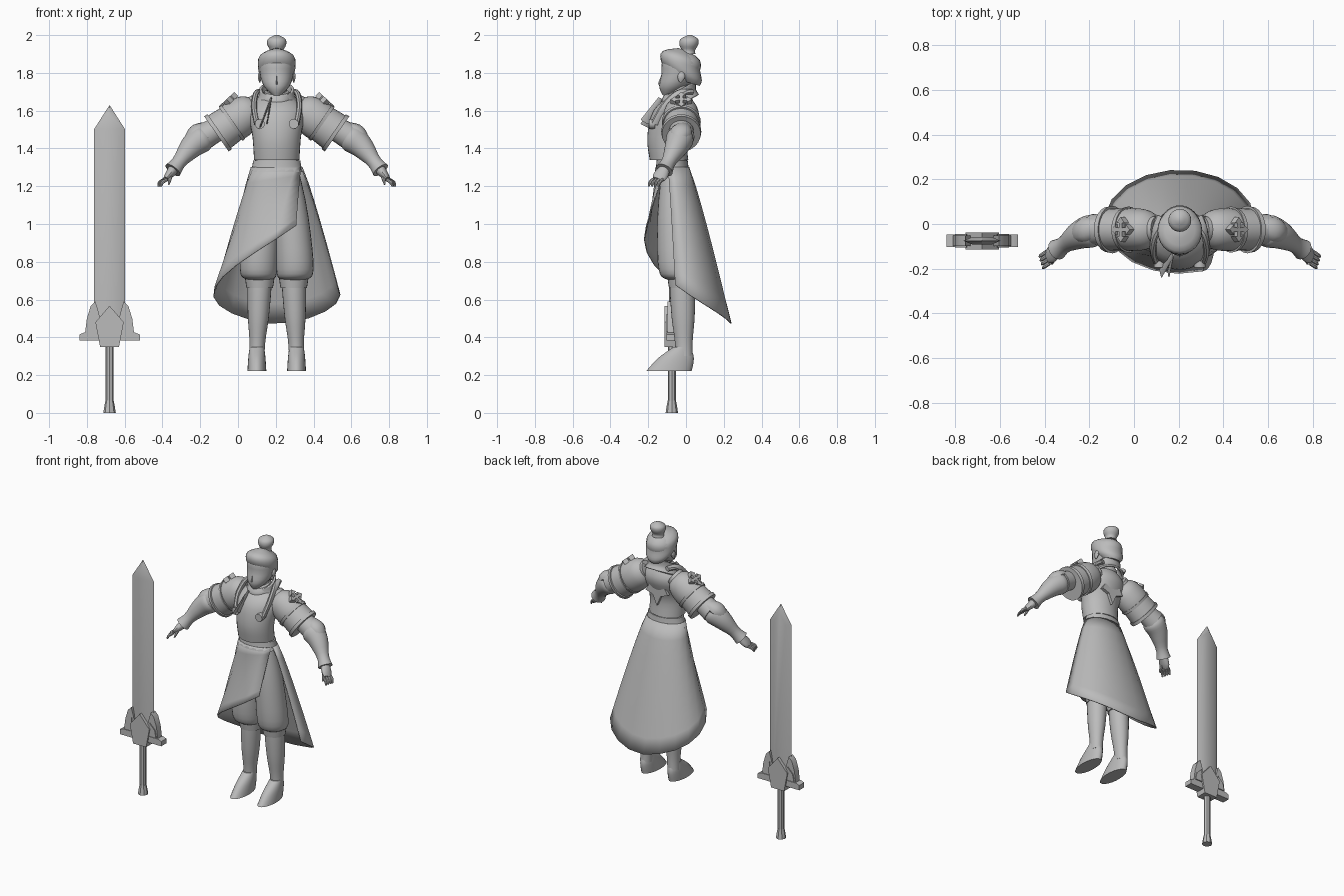
import bpy, bmesh
from math import sin, cos, pi, radians
from mathutils import Vector, Matrix

default_cube = bpy.data.objects.get("Cube")
if default_cube:
    bpy.data.objects.remove(default_cube)

clay = bpy.data.materials.new("plain_grey")
clay.use_nodes = True
GREY = (.5, .5, .5, 1)
clay.diffuse_color = GREY
for node in clay.node_tree.nodes:
    if node.type == 'BSDF_PRINCIPLED':
        node.inputs["Base Color"].default_value = GREY

V = Vector
FIGURE = V((.205, 0, 0))
SWORD = V((-.68, -.075, 0))
parts = []


def finish(bm, name, origin=FIGURE, mirror=False, thickness=0):
    """Turn a bmesh into a named object, optionally mirrored and thickened."""
    bmesh.ops.recalc_face_normals(bm, faces=bm.faces[:])
    mesh = bpy.data.meshes.new(name)
    bm.to_mesh(mesh)
    bm.free()
    mesh.materials.append(clay)
    part = bpy.data.objects.new(name, mesh)
    part.location = origin
    bpy.context.collection.objects.link(part)
    if thickness:
        shell = part.modifiers.new("thickness", 'SOLIDIFY')
        shell.thickness = thickness
        shell.offset = 0
    if mirror:
        part.modifiers.new("mirror", 'MIRROR').use_mirror_merge = False
    parts.append(part)


def sample(keys, t):
    """Smooth value at t, from 0 to 1, through evenly spaced keys."""
    last = len(keys) - 1
    i = min(int(t * last), last - 1)
    f = t * last - i
    before, a, b, after = (keys[max(0, min(last, i + k))] for k in (-1, 0, 1, 2))
    slope_a, slope_b = (b - before) / 2, (after - a) / 2
    blend = f * f * (3 - 2 * f)
    return a + (b - a) * blend + slope_a * (f * (1 - f) ** 2) - slope_b * (f * f * (1 - f))


def limb(name, path, radii, depth=(1, 1), level=False, sides=24, steps=12,
         tilt=0, caps=True, **options):
    """Skin ellipses along a path, either level or square to it."""
    path = [V(p) for p in path]
    mids = [sample(path, i / steps) for i in range(steps + 1)]
    bm = bmesh.new()
    loops = []
    for i, mid in enumerate(mids):
        along = V((0, 0, 1))
        if not level:
            along = (mids[min(i + 1, steps)] - mids[max(i - 1, 0)]).normalized()
        fore = (V((0, 1, 0)) - along * along.y).normalized()
        side = fore.cross(along)
        radius = sample(radii, i / steps)
        reach = radius * sample(depth, i / steps)
        loop = []
        for k in range(sides):
            angle = 2 * pi * k / sides
            point = mid + side * radius * cos(angle) + fore * reach * sin(angle)
            point.z += tilt * (point.y - mid.y)
            loop.append(bm.verts.new(point))
        loops.append(loop)
    for low, high in zip(loops, loops[1:]):
        for k in range(sides):
            bm.faces.new((low[k - 1], low[k], high[k], high[k - 1]))
    if caps:
        bm.faces.new(loops[0])
        bm.faces.new(loops[-1])
    finish(bm, name, **options)


def plate(name, outline, depth, matrix=Matrix(), **options):
    """Extrude an x-z outline evenly in y, then place it."""
    bm = bmesh.new()
    face = bm.faces.new([bm.verts.new((x, -depth / 2, z)) for x, z in outline])
    extruded = bmesh.ops.extrude_face_region(bm, geom=[face])["geom"]
    moved = [g for g in extruded if isinstance(g, bmesh.types.BMVert)]
    bmesh.ops.translate(bm, vec=(0, depth, 0), verts=moved)
    bm.transform(matrix)
    finish(bm, name, **options)


def hull(name, points, **options):
    bm = bmesh.new()
    for point in points:
        bm.verts.new(point)
    bmesh.ops.convex_hull(bm, input=bm.verts[:])
    finish(bm, name, **options)


def both(outline):
    """Complete a half outline across x = 0."""
    return outline + [(-x, z) for x, z in reversed(outline) if x > 0]


# Head, hair and bun
limb("head", [(0, -.1, 1.68), (0, -.03, 1.8), (0, -.03, 1.92)],
     [.02, .07, .09, .09, .03], depth=(1.1, 1.1), level=True)
limb("hair", [(0, .01, 1.75), (0, -.03, 1.84), (0, -.02, 1.925)],
     [.06, .09, .1, .09, .02], depth=(1.05, 1.05), level=True, tilt=-.3)
limb("hair_bun", [(0, .01, 1.9), (0, .02, 2)], [.04, .036, .05, .046, .01], level=True)
hull("nose", [(0, -.13, 1.79), (-.015, -.12, 1.735), (.015, -.12, 1.735), (0, -.15, 1.74)])
limb("ear", [(.09, -.03, 1.75), (.09, -.02, 1.81)], [.003, .01, .003],
     depth=(2, 2), sides=12, mirror=True)
limb("neck", [(0, -.03, 1.6), (0, -.03, 1.75)], [.06, .05])

# Torso armour, collar and belt
limb("breastplate", [(0, -.09, 1.34), (0, -.1, 1.46), (0, -.06, 1.6), (0, -.03, 1.68)],
     [.12, .128, .145, .07], depth=(.85, .75), level=True, sides=32)
limb("waist", [(0, -.075, 1.25), (0, -.075, 1.36)], [.115, .115], depth=(.7, .7))
limb("belt", [(0, -.073, 1.275), (0, -.073, 1.335)], [.14, .13, .125],
     depth=(.66, .66), sides=32)
limb("standing_collar", [(0, -.04, 1.63), (0, -.03, 1.715)], [.115, .09, .085],
     depth=(.9, .9), level=True, tilt=.5, caps=False, thickness=.014)
limb("neck_scarf", [(0, -.05, 1.64), (0, -.05, 1.7)], [.075, .08, .065],
     level=True, tilt=.25)
limb("collar_band", [(.085, .035, 1.7), (.11, -.04, 1.69), (.12, -.115, 1.62),
                     (.105, -.165, 1.53)],
     [.015, .015], depth=(1.4, 1.4), sides=8, mirror=True)
circle = [(.026 * cos(k * pi / 8), .026 * sin(k * pi / 8)) for k in range(16)]
plate("chest_medallion", circle, .03, Matrix.Translation((.09, -.18, 1.53)), mirror=True)
knot = (-.03, -.135, 1.665)
for side, tail_end in (("outer", (-.085, -.22, 1.52)), ("inner", (-.05, -.22, 1.54))):
    limb(side + "_scarf_tail", [knot, tail_end], [.004, .004], depth=(3, 6), sides=8)
kite = both([(0, -.11), (.03, -.04), (.085, -.02), (.05, .04), (.06, .1), (0, .08)])
plate("back_plate", kite, .02, Matrix.Translation((0, .02, 1.53)))

# Long wrapped skirt: open at the front, hem falling towards the back
COLUMNS, ROWS = 16, 8
bm = bmesh.new()
columns = []
for c in range(COLUMNS + 1):
    t = c / COLUMNS
    waist_angle = radians(-70 + 355 * t)
    hem_angle = radians(-18 + 305 * t)
    top = V((-.135 * sin(waist_angle), -.073 - .088 * cos(waist_angle), 1.3))
    rise = (abs(pi - hem_angle) / radians(200)) ** 1.5
    hem = V((-.335 * sin(hem_angle), .01 - .23 * cos(hem_angle), .47 + .53 * rise))
    column = []
    for r in range(ROWS + 1):
        drop = r / ROWS
        point = top.lerp(hem, drop ** .88)
        point.z = top.z + (hem.z - top.z) * drop
        column.append(bm.verts.new(point))
    columns.append(column)
for left, right in zip(columns, columns[1:]):
    for r in range(ROWS):
        bm.faces.new((left[r], right[r], right[r + 1], left[r + 1]))
finish(bm, "wrapped_skirt", thickness=.006)

# Baggy trousers and boots
limb("trouser_leg", [(.06, -.07, 1.27), (.095, -.05, .8), (.09, -.03, .7)],
     [.06, .09, .1, .09, .06], level=True, mirror=True)
limb("boot_cuff", [(.09, -.02, .66), (.09, -.02, .725)], [.07, .08],
     level=True, mirror=True)
limb("boot_shaft", [(.09, -.02, .7), (.105, -.01, .3)], [.064, .062, .055, .042, .04],
     depth=(1.05, 1.15), level=True, mirror=True)
limb("boot_foot", [(.105, -.09, .222), (.105, -.02, .35)], [.05, .046, .038],
     depth=(2.4, 2.1, 1.2), level=True, mirror=True)

# Shoulder armour in layers along one sloping axis
neck_side, arm_side = V((.1, -.025, 1.63)), V((.315, -.025, 1.48))


def shoulder_layer(name, start, end, radii):
    ends = [neck_side.lerp(arm_side, t) for t in (start, end)]
    limb(name, ends, radii, depth=(.95, .9), mirror=True)


shoulder_layer("shoulder_cap", 0, .65, [.045, .09, .105, .104])
shoulder_layer("cap_rim", .6, .67, [.109, .109])
shoulder_layer("shoulder_skirt", .3, 1, [.085, .1, .106])
shoulder_layer("shoulder_rim", .94, 1.02, [.112, .114])

# Raised cross with pointed ends on each shoulder
arm = [(-.008, .008), (-.009, .03), (-.024, .03), (0, .056), (.024, .03), (.009, .03)]
cross = [Matrix.Rotation(-k * pi / 2, 2) @ V(point) for k in range(4) for point in arm]
seat = (Matrix.Translation((.255, -.025, 1.65)) @ Matrix.Rotation(radians(43), 4, 'Y')
        @ Matrix.Rotation(pi / 2, 4, 'X'))
plate("shoulder_cross", cross, .03, seat, mirror=True)

# Arms, bracers and hands
elbow, wrist = V((.39, -.025, 1.46)), V((.55, -.115, 1.285))
knuckles = V((.59, -.15, 1.235))
limb("upper_arm", [neck_side, elbow], [.06, .06, .07], mirror=True)
limb("bracer", [elbow - V((.02, 0, -.01)), V((.45, -.05, 1.41)), wrist],
     [.055, .073, .068, .056, .038, .047], mirror=True)
limb("elbow_guard", [(.36, -.01, 1.51), (.43, -.03, 1.48), (.49, -.06, 1.405)],
     [.03, .043, .012], depth=(1.3, 1.3), sides=12, mirror=True)
limb("palm", [wrist, knuckles], [.028, .022, .012], depth=(1.1, 2.4), sides=16, mirror=True)
for n, finger in enumerate(("index", "middle", "ring", "little")):
    spread = V((.005, .017, 0)) * (n - 1.5)
    limb(finger + "_finger",
         [knuckles + spread, V((.612, -.165, 1.22)) + spread, V((.62, -.172, 1.2)) + spread],
         [.009, .009, .005], sides=8, mirror=True)
limb("thumb", [(.56, -.14, 1.265), (.572, -.178, 1.21)], [.012, .01, .005],
     sides=8, mirror=True)

# Great sword: bevelled blade, winged guard, grip and pommel
edge = both([(.083, .45), (.083, 1.5), (0, 1.63)])
ridge = both([(.045, .45), (.045, 1.5), (0, 1.575)])
hull("blade", [(x, 0, z) for x, z in edge] + [(x, y, z) for x, z in ridge for y in (-.016, .016)],
     origin=SWORD)
plate("guard_bar", both([(.16, .382), (.16, .415), (.135, .425)]), .055, origin=SWORD)
plate("guard_wing", [(.03, .42), (.13, .42), (.12, .5), (.1, .565), (.075, .59), (.06, .54)],
      .046, origin=SWORD, mirror=True)
plate("guard_wing_ridge", [(.06, .43), (.12, .43), (.11, .48), (.07, .52)],
      .06, origin=SWORD, mirror=True)
plate("guard_shield", both([(.05, .35), (.075, .48), (0, .567)]), .076, origin=SWORD)
limb("grip", [(0, 0, .03), (0, 0, .36)], [.021, .021], sides=8, steps=1, origin=SWORD)
limb("pommel", [(0, 0, 0), (0, 0, .065)], [.033, .028, .022], sides=8, steps=2, origin=SWORD)

# Smooth shading with sharp creases kept
bpy.ops.object.select_all(action='DESELECT')
for part in parts:
    part.select_set(True)
bpy.context.view_layer.objects.active = parts[0]
bpy.ops.object.shade_smooth_by_angle(angle=radians(35))
